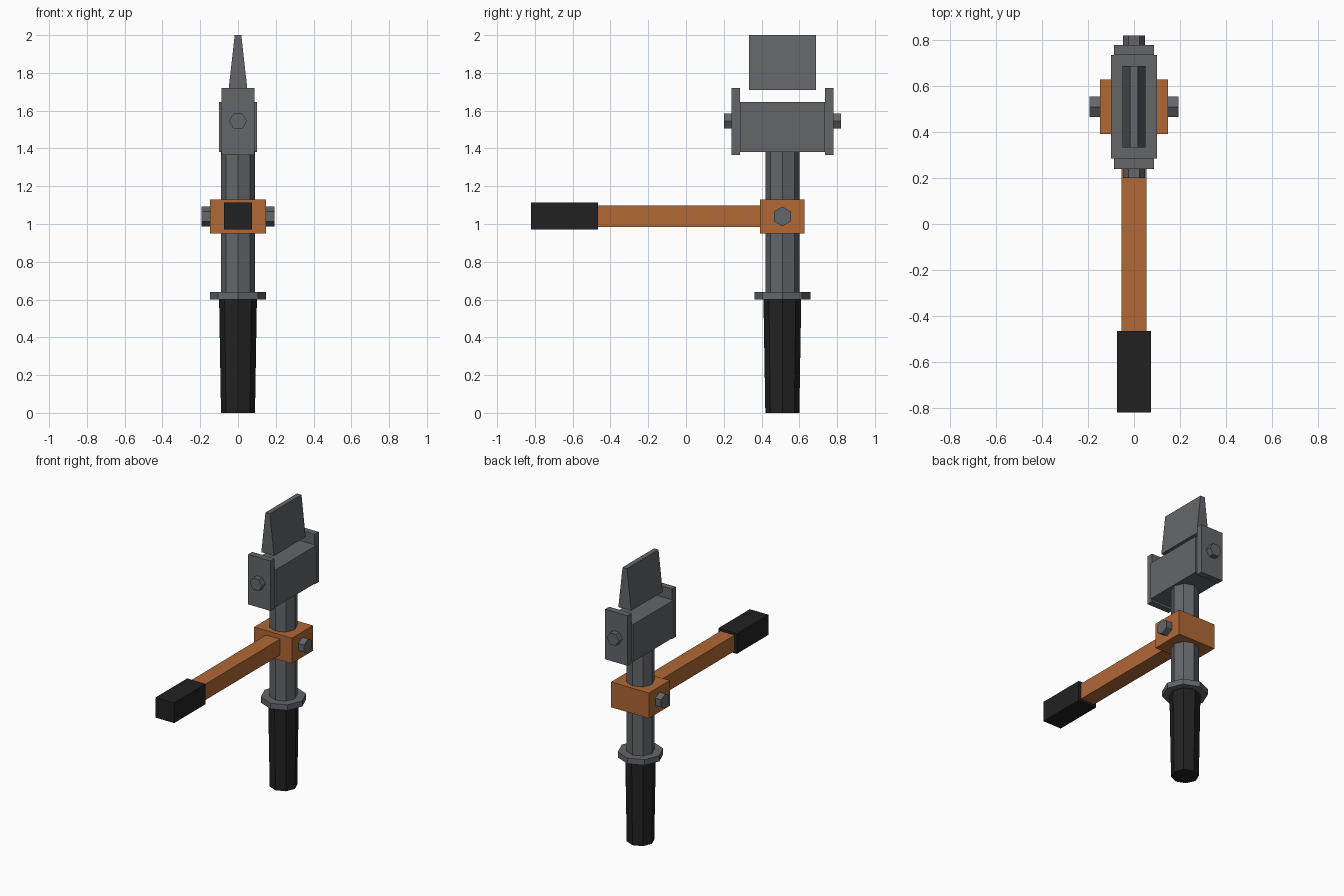
import bpy, bmesh, math
from mathutils import Matrix, Vector

if "Cube" in bpy.data.objects:
    bpy.data.objects.remove(bpy.data.objects["Cube"])

CY = 0.51  # y of the upright tool axis


def material(name, rgb):
    m = bpy.data.materials.new(name)
    m.diffuse_color = (*rgb, 1)
    m.use_nodes = True
    m.node_tree.nodes["Principled BSDF"].inputs["Base Color"].default_value = m.diffuse_color
    return m


STEEL = material("grey steel", (0.125, 0.132, 0.145))
ORANGE = material("orange paint", (0.44, 0.14, 0.036))
BLACK = material("black rubber", (0.0152, 0.0152, 0.0152))


def finish(bm, name, mat):
    bmesh.ops.recalc_face_normals(bm, faces=bm.faces)
    me = bpy.data.meshes.new(name)
    bm.to_mesh(me)
    bm.free()
    me.materials.append(mat)
    ob = bpy.data.objects.new(name, me)
    bpy.context.collection.objects.link(ob)
    return ob


def box(name, mat, lo, hi, top_scale_x=1.0):
    lo, hi = Vector(lo), Vector(hi)
    bm = bmesh.new()
    bmesh.ops.create_cube(bm, size=1)
    for v in bm.verts:
        if v.co.z > 0:
            v.co.x *= top_scale_x
        v.co = Vector(a * b for a, b in zip(v.co, hi - lo)) + (lo + hi) / 2
    return finish(bm, name, mat)


def prism(name, mat, sides, r1, r2, start, end):
    """Straight or tapered prism from start to end, a vertex along local x."""
    start, end = Vector(start), Vector(end)
    d = end - start
    bm = bmesh.new()
    bmesh.ops.create_cone(bm, cap_ends=True, segments=sides, radius1=r1,
                          radius2=r2, depth=d.length)
    # first vertex must lie on an axis: x for upright and y-facing, z for x-facing
    z = d.normalized()
    x = Vector((0, 0, 1)) if abs(z.x) > 0.5 else Vector((1, 0, 0))
    first = max(bm.verts, key=lambda v: v.co.x)
    spin = Matrix.Rotation(-math.atan2(first.co.y, first.co.x), 4, 'Z')
    rot = Matrix((x, z.cross(x), z)).transposed().to_4x4()
    bm.transform(Matrix.Translation((start + end) / 2) @ rot @ spin)
    return finish(bm, name, mat)


# Upright shaft with grip and collar
prism("lower_grip", BLACK, 8, 0.09, 0.10, (0, CY, 0), (0, CY, 0.60))
prism("grip_collar", STEEL, 8, 0.148, 0.148, (0, CY, 0.60), (0, CY, 0.64))
prism("shaft", STEEL, 8, 0.09, 0.09, (0, CY, 0.62), (0, CY, 1.40))

# Clamp block with side arm
box("clamp_block", ORANGE, (-0.148, 0.392, 0.95), (0.148, 0.628, 1.13))
box("side_arm", ORANGE, (-0.055, -0.50, 0.985), (0.055, 0.40, 1.098))
box("side_arm_grip", BLACK, (-0.073, -0.82, 0.97), (0.073, -0.466, 1.113))

# Head body and blade
box("head_body", STEEL, (-0.10, 0.285, 1.38), (0.10, 0.735, 1.645))
box("blade", STEEL, (-0.05, 0.333, 1.71), (0.05, 0.687, 2.0), 0.35)

# Paired end plates and hex bolts
for s, side, end in ((-1, "left", "front"), (1, "right", "back")):
    ya, yb = sorted((CY + s * 0.225, CY + s * 0.27))
    box(f"{end}_plate", STEEL, (-0.088, ya, 1.365), (0.088, yb, 1.72))
    prism(f"{end}_bolt", STEEL, 6, 0.047, 0.047,
          (0, CY + s * 0.25, 1.545), (0, CY + s * 0.31, 1.545))
    prism(f"{side}_clamp_bolt", STEEL, 6, 0.052, 0.052,
          (s * 0.13, CY, 1.04), (s * 0.194, CY, 1.04))
